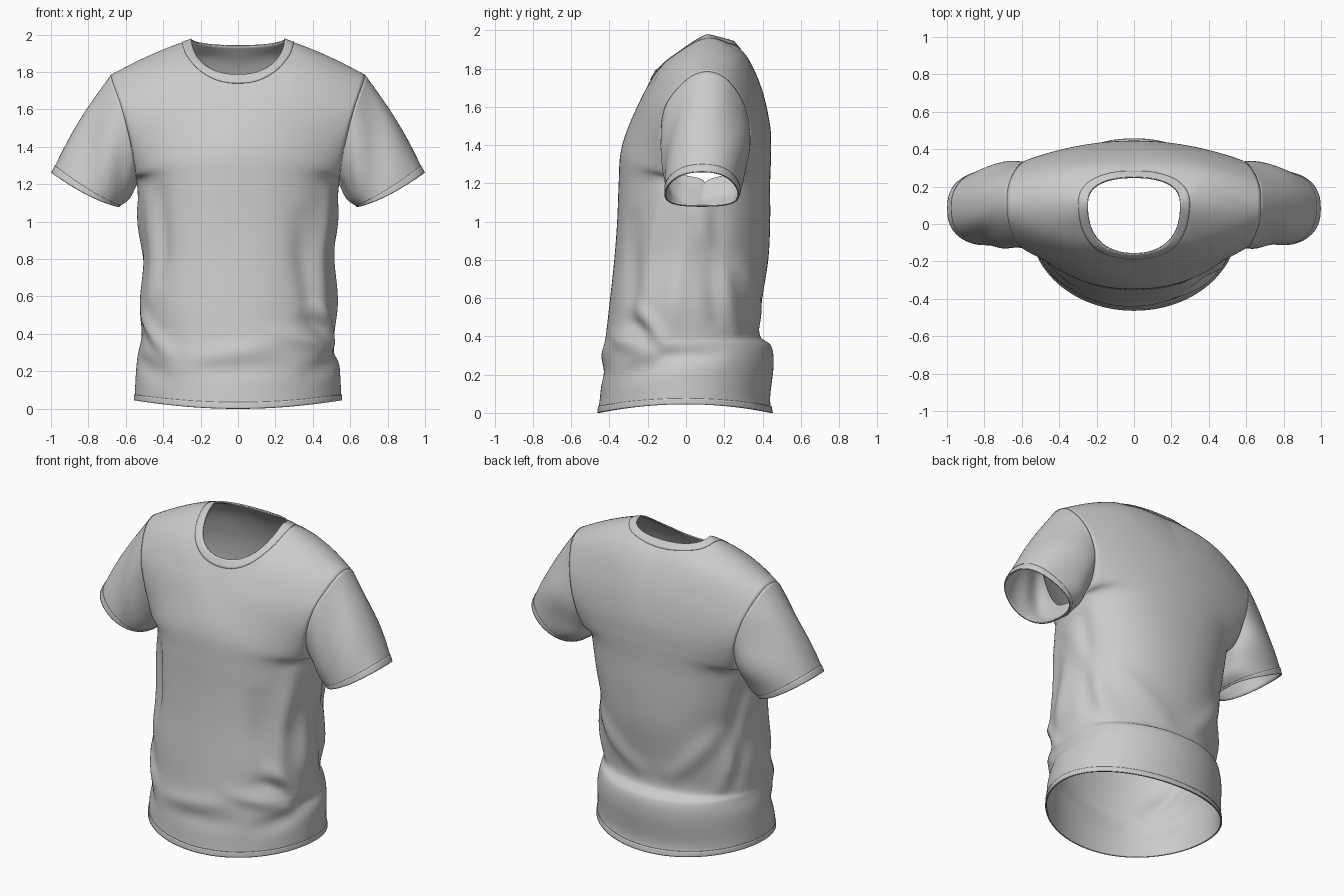
import bpy, bmesh, math
from mathutils import Vector
from mathutils.bvhtree import BVHTree

if "Cube" in bpy.data.objects:
    bpy.data.objects.remove(bpy.data.objects["Cube"])

NECK = 0.45      # share of the half panel taken by the neckline
PIT, TOP = 8, 13  # control rows of the armpit and of the shoulder line

# body rows: height, half width, front y, back y, side y
BODY = [(0, .553, -.46, .45, 0), (.08, .55, -.45, .44, 0), (.25, .54, -.435, .458, 0),
        (.35, .52, -.425, .445, 0), (.41, .515, -.418, .385, 0), (.57, .525, -.4, .395, 0),
        (.8, .505, -.375, .43, .02), (1.0, .525, -.36, .44, .06), (1.2, .54, -.352, .44, .1)]
# chest rows: centre y, z, armhole x, y, z, flatness, shoulder bump y, z
FRONT = [(-.342, 1.36, .55, -.05, 1.26, .25, 0, 0), (-.30, 1.5, .575, -.125, 1.42, .7, 0, 0),
         (-.235, 1.64, .62, -.11, 1.6, 1, 0, .02), (-.185, 1.74, .668, .0, 1.74, 1, .05, .09)]
BACK = [(.445, 1.36, .55, .25, 1.26, .25, 0, 0), (.44, 1.5, .575, .33, 1.42, .7, 0, 0),
        (.40, 1.68, .62, .31, 1.6, 1, 0, .02), (.335, 1.83, .668, .22, 1.74, 1, -.02, .06)]
# folds: start (around, z), end (around, z), width, height; around: 0 front, +-1 sides, +-2 back
FOLDS = [(.7, 1.15, .65, .55, .05, .02), (.45, 1.0, .55, .5, .06, -.02),
         (.6, .55, .85, .36, .04, .03), (.3, .4, .7, .33, .05, .02),
         (.5, .48, .75, .42, .04, -.02), (1.0, 1.05, 1.45, .45, .05, .025),
         (1.1, 1.1, 1.25, .5, .05, -.025), (.95, .9, .9, .45, .05, .015),
         (-.7, 1.1, -.7, .6, .05, .015), (-.55, 1.15, -.6, .7, .04, -.02),
         (-.85, .5, -.5, .3, .04, .025), (-1, 1.05, -1.4, .45, .05, .025),
         (-1.15, 1.05, -1.25, .5, .05, -.025), (1.4, .75, 1.9, .5, .05, .02),
         (-1.4, .8, -1.8, .5, .05, .02), (-.3, .27, .2, .33, .05, .012),
         (-.9, .27, -.5, .17, .05, -.018), (.9, .28, .5, .2, .05, -.018),
         (-.2, .2, .3, .22, .05, -.01), (1.2, .3, .85, .3, .04, -.02)]


def lerp(a, b, t):
    return a + (b - a) * t


def neck_point(back, t):
    """Quarter of the neckline: t = 0 at the centre, 1 at the shoulder."""
    c, s = max(0, math.cos(t * math.pi / 2)), math.sin(t * math.pi / 2)
    drop, y = (.035, .25) if back else (.19, -.16)
    return Vector((.248 * s ** .88, lerp(.11, y, c ** .82), 1.977 - drop * c))


def control(back, row, u):
    """Point on a control row of the right half panel, u = 0..1."""
    if row >= TOP:
        if u < NECK:
            return neck_point(back, u / NECK)
        t = (u - NECK) / (1 - NECK)
        return Vector((lerp(.248, .68, t), .11, lerp(1.977, 1.785, t) + .012 * math.sin(t * math.pi)))
    if row <= PIT:
        z, xe, yf, yb, ye = BODY[row]
        yc, flat, by, bz = (yb if back else yf), 0, 0, 0
        ze = z + max(0, .045 * (1 - z / .4))
    else:
        yc, z, xe, ye, ze, flat, by, bz = (BACK if back else FRONT)[row - PIT - 1]
    n = lerp(2.02, 2.25, min(1, z / 1.2))
    s = lerp(math.sin(u * math.pi / 2), u, flat)
    h = lerp(max(0, 1 - s ** n) ** (1 / n), 1 - s * s, flat)
    bump = math.sin(math.pi * u)
    return Vector((xe * s, lerp(ye, yc, h) + by * bump, lerp(z, ze, s * s) + bz * bump))


def fold_height(a, z):
    total = 0
    for a0, z0, a1, z1, w, h in FOLDS:
        px, pz = ((a - a0 + 2) % 4 - 2) * .6, z - z0
        dx, dz = (a1 - a0) * .6, z1 - z0
        t = min(1, max(0, (px * dx + pz * dz) / (dx * dx + dz * dz)))
        d2 = (px - dx * t) ** 2 + (pz - dz * t) ** 2
        total += h * math.sin(math.pi * (.15 + .7 * t)) * math.exp(-d2 / (w * w))
    return total


def surface(back, u, v):
    """Shirt body: u = -1..1 across a panel, v = 0..TOP up it."""
    k = abs(u)
    i = min(int(v), TOP - 1)
    t = v - i
    p1, p2 = control(back, i, k), control(back, i + 1, k)
    p0 = control(back, i - 1, k) if i else p1 * 2 - p2
    if i + 2 <= TOP:
        p3 = control(back, i + 2, k)
        if i + 2 == PIT + 1:
            p3 = p3.lerp((p3 + control(not back, i + 2, k)) / 2, k ** 6)
    else:
        w = min(1, max(0, (k - .38) / .17))
        p3 = (p2 * 2 - p1).lerp(control(not back, TOP - 1, k), w * w * (3 - 2 * w))
    p = .5 * (2 * p1 + (p2 - p0) * t + (2 * p0 - 5 * p1 + 4 * p2 - p3) * t * t
              + (3 * p1 - p0 - 3 * p2 + p3) * t ** 3)
    if u < 0:
        p.x = -p.x
    a = math.copysign(2 - k, u) if back else u
    if p.z < 1.5:
        p += Vector((p.x, p.y, 0)).normalized() * fold_height(a, p.z)
    return p


def sleeve_point(side, t, f):
    """t = 0 armhole .. 1 cuff; f = 0..1 around: underarm, front, top, back."""
    back = f > .5
    start = surface(back, side, lerp(PIT, TOP, 2 * (1 - f) if back else 2 * f))
    start.x *= side
    a = 2 * math.pi * f
    c, s = math.cos(a), math.sin(a)
    wide = math.copysign(abs(s) ** .8, s)
    end = Vector((.818 - .178 * c - .013 * s * s, .083 - .193 * wide, 1.17 - .09 * c - .028 * s * s))
    p = start.lerp(end, t)
    axis = Vector((.6, .1, 1.5)).lerp(Vector((.818, .085, 1.17)), t)
    env = math.sin(math.pi * t)
    swell = .02 - .018 * max(0, s)
    ripple = .009 * math.sin(4 * a + 5 * t + side) * abs(s)
    p += (p - axis).normalized() * env * (swell + ripple)
    p.x *= side
    return p


def add_grid(bm, fn, ni, nj, flip=False):
    g = [[bm.verts.new(fn(i / ni, j / nj)) for j in range(nj + 1)] for i in range(ni + 1)]
    for i in range(ni):
        for j in range(nj):
            q = [g[i][j], g[i + 1][j], g[i + 1][j + 1], g[i][j + 1]]
            bm.faces.new(q[::-1] if flip else q)


def finish(name, bm, thickness, offset):
    bmesh.ops.remove_doubles(bm, verts=bm.verts, dist=2e-4)
    mesh = bpy.data.meshes.new(name)
    bm.to_mesh(mesh)
    bm.free()
    for p in mesh.polygons:
        p.use_smooth = True
    ob = bpy.data.objects.new(name, mesh)
    bpy.context.collection.objects.link(ob)
    m = ob.modifiers.new("cloth_thickness", 'SOLIDIFY')
    m.thickness, m.offset = thickness, offset
    return ob


def panels(v0, v1, rows):
    bm = bmesh.new()
    for back in (False, True):
        add_grid(bm, lambda i, j: surface(back, 2 * i - 1, lerp(v0, v1, j)), 80, rows, back)
    return bm


# body and bottom hem
body_bm = panels(0, TOP, TOP * 8)
tree = BVHTree.FromBMesh(body_bm)
finish("shirt_body", body_bm, .006, -1)
finish("bottom_hem", panels(0, .5, 4), .004, 1)

# sleeves with cuff hems
for side, label in ((1, "right"), (-1, "left")):
    for name, t0, rows, thick, off in (("sleeve", 0, 32, .006, -1), ("cuff_hem", .93, 4, .003, 1)):
        bm = bmesh.new()
        add_grid(bm, lambda i, j: sleeve_point(side, lerp(t0, 1, i), j), rows, 80, side < 0)
        finish(f"{name}_{label}", bm, thick, off)


# collar band laid on the body around the neckline
def collar_point(i, j):
    q = i * 4
    back = 1 < q < 3
    t = [q, 2 - q, q - 2, 4 - q][min(3, int(q))]
    sx = 1 if q < 2 else -1
    p = neck_point(back, t)
    p.x *= sx
    if j == 0:
        return p
    out = Vector((p.x, p.y - .08, 0)).normalized()
    down = .45 + .45 * math.cos(t * math.pi / 2) ** 2
    guess = p + (out - Vector((0, 0, down / max(.3, 1.1 - down)))).normalized() * .055 * j
    return tree.find_nearest(guess)[0]


bm = bmesh.new()
add_grid(bm, collar_point, 96, 4, True)
finish("collar", bm, .003, 1)
